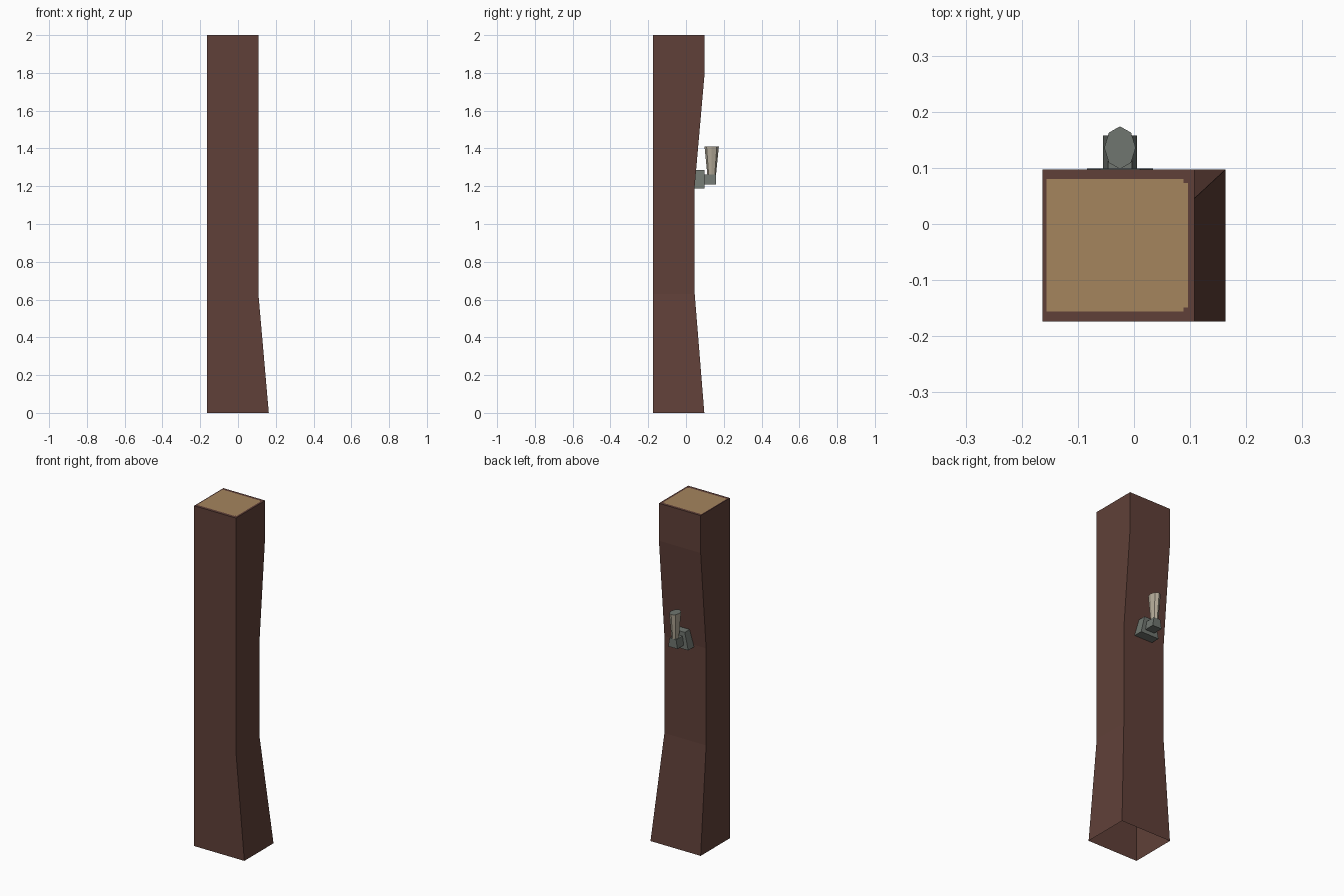
import bpy, bmesh, math
from mathutils import Vector

if "Cube" in bpy.data.objects:
    bpy.data.objects.remove(bpy.data.objects["Cube"])


def material(name, rgb):
    m = bpy.data.materials.new(name)
    m.diffuse_color = (*rgb, 1.0)
    m.use_nodes = True
    m.node_tree.nodes["Principled BSDF"].inputs["Base Color"].default_value = m.diffuse_color
    return m


BARK = material("dark_brown_bark", (0.117, 0.051, 0.040))
CUT = material("tan_cut_wood", (0.375, 0.235, 0.110))
IRON = material("grey_iron", (0.160, 0.180, 0.160))
CLOTH = material("pale_beige", (0.450, 0.400, 0.312))


def loft(rings, cap_bottom=True, cap_top=True):
    """Join stacked counter-clockwise rings of points into a skin."""
    bm = bmesh.new()
    vs = [[bm.verts.new(p) for p in ring] for ring in rings]
    n = len(vs[0])
    for a, b in zip(vs, vs[1:]):
        for i in range(n):
            j = (i + 1) % n
            bm.faces.new((a[i], a[j], b[j], b[i]))
    if cap_bottom:
        bm.faces.new(vs[0][::-1])
    if cap_top:
        bm.faces.new(vs[-1])
    return bm


def rect(x0, x1, y0, y1, z):
    return [(x0, y0, z), (x1, y0, z), (x1, y1, z), (x0, y1, z)]


def finish(bm, name, mats):
    bm.normal_update()
    mesh = bpy.data.meshes.new(name)
    for m in mats:
        mesh.materials.append(m)
    bm.to_mesh(mesh)
    bm.free()
    obj = bpy.data.objects.new(name, mesh)
    bpy.context.collection.objects.link(obj)
    return obj


# Post: open underneath, waisted at the back, flared at the right foot
sections = [(0, 0.163, 0.097), (0.63, 0.108, 0.046), (1.2, 0.108, 0.046),
            (1.78, 0.108, 0.097), (2.0, 0.108, 0.097)]
bm = loft([rect(-0.163, x, -0.174, y, z) for z, x, y in sections], cap_bottom=False)
bm.normal_update()

# Cut the top face into strips for the bark rim and the tan core
cuts = [((x, 0, 0), (1, 0, 0)) for x in (-0.156, 0.088, 0.096)]
cuts += [((0, y, 0), (0, 1, 0)) for y in (-0.156, -0.149, 0.073, 0.080)]
for co, no in cuts:
    top = [f for f in bm.faces if f.normal.z > 0.9]
    geom = set(top)
    for f in top:
        geom.update(f.edges)
        geom.update(f.verts)
    bmesh.ops.bisect_plane(bm, geom=list(geom), plane_co=co, plane_no=no)
    bm.normal_update()
for f in bm.faces:
    c = f.calc_center_median()
    core = -0.156 < c.x < 0.096 and -0.156 < c.y < 0.080
    notch = c.x > 0.088 and not -0.149 < c.y < 0.073
    if f.normal.z > 0.9 and core and not notch:
        f.material_index = 1
finish(bm, "post", [BARK, CUT])

# Torch bracket: tapered wall plate and arm
CX = -0.025


def tapered_block(name, w_low, w_high, y0, y1, z0, z1):
    bm = loft([rect(CX - w_low, CX + w_low, y0, y1, z0),
               rect(CX - w_high, CX + w_high, y0, y1, z1)])
    finish(bm, name, [IRON])


tapered_block("wall_plate", 0.059, 0.036, 0.045, 0.099, 1.187, 1.287)
tapered_block("bracket_arm", 0.030, 0.021, 0.097, 0.158, 1.21, 1.262)

# Torch head: eight-sided flaring cup with a grey top
def oval(rx, ry, z, n=8):
    return [(CX + rx * math.cos(i * math.tau / n),
             0.136 + ry * math.sin(i * math.tau / n), z) for i in range(n)]


bm = loft([oval(0.018, 0.023, 1.26), oval(0.028, 0.038, 1.41)])
bm.normal_update()
for f in bm.faces:
    f.material_index = 1 if f.normal.z > 0.9 else 0
finish(bm, "torch_head", [CLOTH, IRON])
